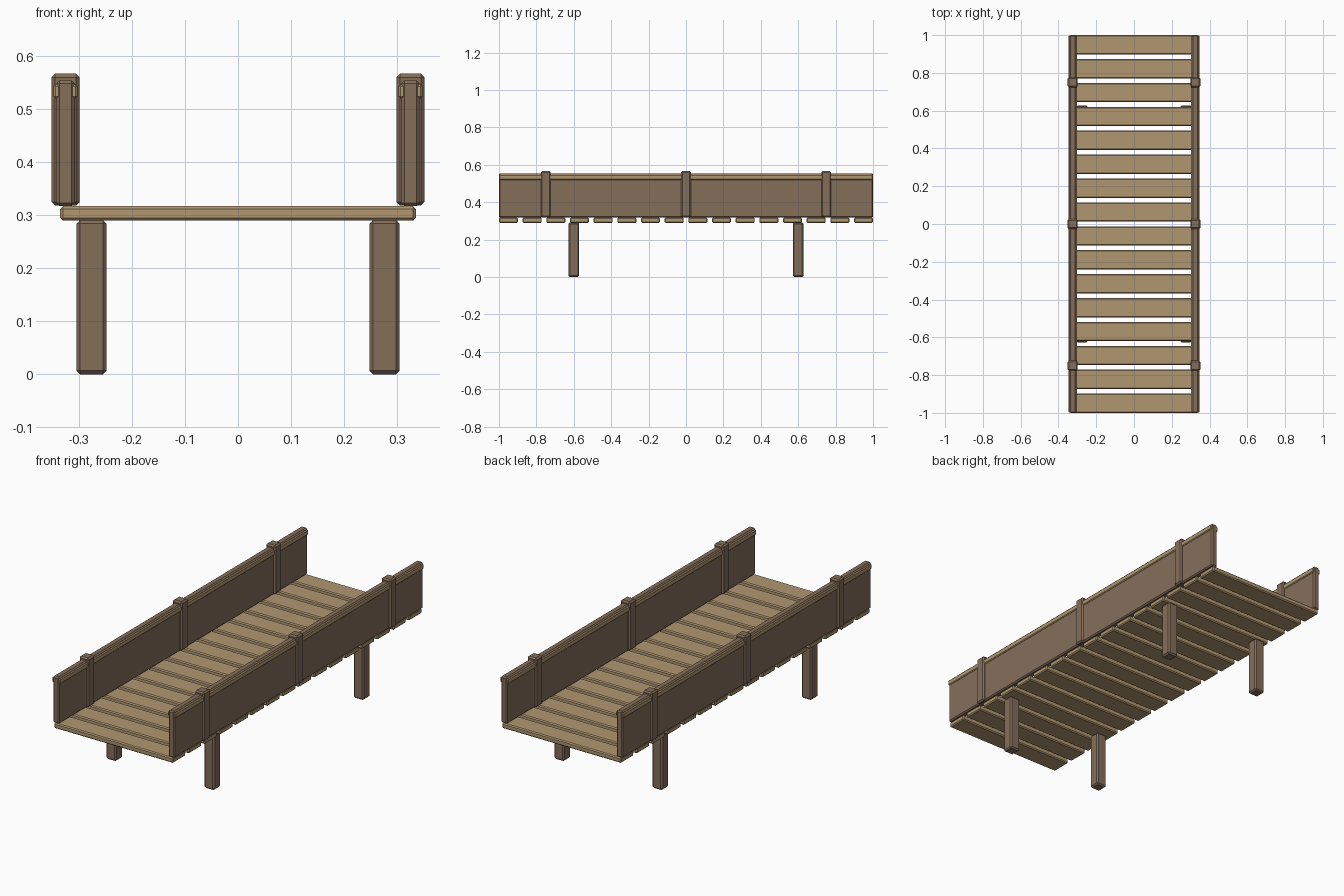
import bpy, bmesh

if "Cube" in bpy.data.objects:
    bpy.data.objects.remove(bpy.data.objects["Cube"])


def material(name, color):
    m = bpy.data.materials.new(name)
    m.diffuse_color = color
    m.use_nodes = True
    m.node_tree.nodes["Principled BSDF"].inputs["Base Color"].default_value = m.diffuse_color
    return m


BROWN = material("dark_wood", (0.235, 0.156, 0.102, 1))
TAN = material("light_wood", (0.434, 0.305, 0.165, 1))


def beam(name, lo, hi, mat, chamfer):
    """Chamfered box between two opposite corners."""
    bm = bmesh.new()
    bmesh.ops.create_cube(bm, size=1)
    for v in bm.verts:
        v.co = [(a + b) / 2 + c * (b - a) for a, b, c in zip(lo, hi, v.co)]
    bmesh.ops.bevel(bm, geom=bm.edges[:], offset=chamfer, segments=1,
                    affect='EDGES', profile=0.5)
    mesh = bpy.data.meshes.new(name)
    bm.to_mesh(mesh)
    bm.free()
    mesh.materials.append(mat)
    ob = bpy.data.objects.new(name, mesh)
    bpy.context.collection.objects.link(ob)
    return ob


# Deck planks
COUNT, WIDTH = 16, 0.102
pitch = (2 - WIDTH) / (COUNT - 1)
for i in range(COUNT):
    y = -1 + i * pitch
    beam(f"deck_plank_{i + 1}", (-0.335, y, 0.29), (0.335, y + WIDTH, 0.317), TAN, 0.005)

for side, s in (("left", -1), ("right", 1)):
    x = s * 0.325
    # Side wall with its lighter edging strip
    beam(f"{side}_side_panel", (x - 0.0175, -1, 0.317), (x + 0.0175, 1, 0.554), BROWN, 0.006)
    beam(f"{side}_rail", (x - 0.0225, -0.998, 0.52), (x + 0.0225, 0.998, 0.547), TAN, 0.004)
    # Wall posts
    for i, y in enumerate((-0.75, 0, 0.75)):
        beam(f"{side}_post_{i + 1}", (x - 0.0265, y - 0.0265, 0.318),
             (x + 0.0265, y + 0.0265, 0.567), BROWN, 0.007)
    # Legs
    lx = s * 0.276
    for end, y in (("front", -0.6), ("back", 0.6)):
        beam(f"{side}_{end}_leg", (lx - 0.0285, y - 0.0285, 0),
             (lx + 0.0285, y + 0.0285, 0.291), BROWN, 0.007)
